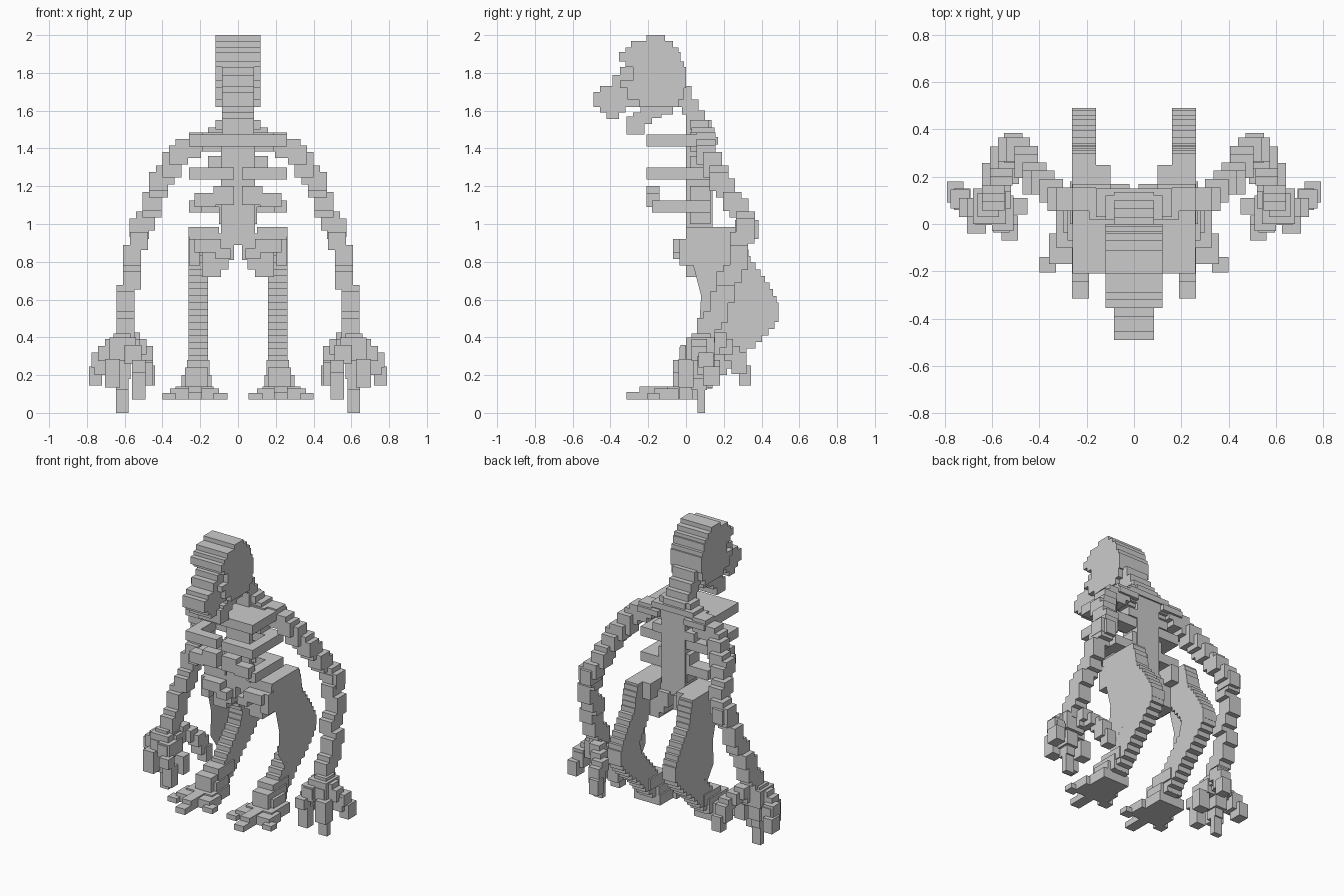
import bpy, bmesh
from mathutils import Vector

G = 0.035  # block grid


def box(x0, x1, y0, y1, z0, z1):
    return (x0, x1, y0, y1, z0, z1)


def build(name, boxes, side=0, sheet=None):
    """One object from axis-aligned blocks; side=-1 mirrors it across x."""
    bm = bmesh.new()
    s = -1 if side < 0 else 1
    for x0, x1, y0, y1, z0, z1 in boxes:
        geo = bmesh.ops.create_cube(bm, size=1)
        for v in geo['verts']:
            v.co = Vector((s * (x0 if v.co.x < 0 else x1),
                           y0 if v.co.y < 0 else y1,
                           z0 if v.co.z < 0 else z1))
    if sheet:
        bm.faces.new([bm.verts.new((s * x, y, z)) for x, y, z in sheet])
    bmesh.ops.recalc_face_normals(bm, faces=bm.faces)
    me = bpy.data.meshes.new(name)
    bm.to_mesh(me)
    bm.free()
    ob = bpy.data.objects.new(name, me)
    bpy.context.collection.objects.link(ob)
    return ob


def pair(name, boxes, sheet=None):
    build(name + "_right", boxes, 1, sheet)
    build(name + "_left", boxes, -1, sheet)


def snap(v):
    return round(v / G) * G


def chain(points, size, step=0.055):
    """Overlapping grid-snapped cubes along a path."""
    out, h = [], size / 2
    for a, b in zip(points, points[1:]):
        a, b = Vector(a), Vector(b)
        n = max(1, round((b - a).length / step))
        for i in range(n + 1):
            x, y, z = (snap(c) for c in a.lerp(b, i / n))
            out.append(box(x - h, x + h, y - h, y + h, z - h, z + h))
    return out


def lerp_table(table, z):
    for a, b in zip(table, table[1:]):
        if a[0] <= z <= b[0]:
            t = (z - a[0]) / (b[0] - a[0])
            return [p + (q - p) * t for p, q in zip(a[1:], b[1:])]
    return table[-1][1:]


def layers(half, rows):
    """Stacked slabs: z0, z1, y0, y1."""
    return [box(-half, half, y0, y1, z0, z1) for z0, z1, y0, y1 in rows]


# Skull
build("skull", layers(0.12, [
    (1.62, 1.66, -0.25, -0.04), (1.66, 1.72, -0.31, -0.01),
    (1.72, 1.76, -0.35, 0.0), (1.76, 1.83, -0.28, 0.0),
    (1.83, 1.86, -0.32, -0.01), (1.86, 1.91, -0.355, -0.03),
    (1.91, 1.935, -0.32, -0.04), (1.935, 1.97, -0.29, -0.07),
    (1.97, 2.0, -0.21, -0.11)]))

# Snout with nose ridge
build("snout", layers(0.085, [
    (1.79, 1.83, -0.35, -0.2), (1.73, 1.79, -0.39, -0.2),
    (1.70, 1.73, -0.455, -0.2), (1.62, 1.70, -0.49, -0.2),
    (1.59, 1.62, -0.455, -0.32), (1.555, 1.59, -0.42, -0.355)]))

# Lower jaw
build("jaw", layers(0.085, [
    (1.475, 1.53, -0.315, -0.22), (1.53, 1.57, -0.315, -0.18),
    (1.56, 1.59, -0.28, -0.13), (1.58, 1.62, -0.24, -0.07)]))

# Neck vertebrae
build("neck", layers(0.085, [
    (1.62, 1.73, -0.04, 0.03), (1.58, 1.66, -0.02, 0.065),
    (1.53, 1.60, 0.0, 0.10), (1.46, 1.55, 0.0, 0.135)])
    + [box(-0.12, 0.12, 0.02, 0.12, 1.50, 1.55),
       box(-0.16, 0.16, 0.03, 0.15, 1.47, 1.51)])

# Spine
build("spine", [box(-0.09, 0.09, 0.0, 0.14, 0.915, 1.47),
                box(-0.10, 0.10, 0.02, 0.13, 1.0, 1.12),
                box(-0.12, 0.12, 0.02, 0.13, 1.09, 1.20)])

# Top chest plate
build("chest_plate", [box(-0.26, 0.26, -0.21, 0.14, 1.41, 1.475)])


# Ribs, each hooking forward from the spine
def rib(z0, z1, inner):
    return [box(0.06, 0.26, 0.03, 0.13, z0, z1),
            box(0.19, 0.26, -0.21, 0.13, z0, z1),
            box(inner, 0.26, -0.21, -0.14, z0, z1)]


pair("upper_rib", rib(1.235, 1.30, 0.02) + [box(0.05, 0.16, 0.02, 0.14, 1.30, 1.36)])
pair("lower_rib", [box(0.06, 0.26, 0.03, 0.13, 1.06, 1.125),
                   box(0.19, 0.26, -0.18, 0.13, 1.06, 1.125),
                   box(0.12, 0.23, -0.21, -0.14, 1.09, 1.165),
                   box(0.02, 0.13, -0.21, -0.14, 1.10, 1.20)])

# Pelvis
pair("pelvis", [box(0.0, 0.13, 0.0, 0.14, 0.89, 0.95),
                box(0.02, 0.16, 0.0, 0.17, 0.81, 0.91),
                box(0.05, 0.19, 0.0, 0.17, 0.76, 0.85),
                box(0.09, 0.19, 0.0, 0.17, 0.72, 0.80),
                box(0.10, 0.26, 0.0, 0.25, 0.87, 0.985),
                box(0.04, 0.12, -0.07, 0.0, 0.815, 0.87),
                box(0.09, 0.23, -0.07, 0.02, 0.85, 0.92),
                box(0.20, 0.26, -0.035, 0.05, 0.78, 0.92)])

# Legs: stepped backward-bending slices with a thin flap on the outer side
profile = [(0.13, -0.03, 0.12), (0.22, 0.02, 0.22), (0.30, 0.09, 0.29),
           (0.36, 0.14, 0.37), (0.45, 0.22, 0.46), (0.50, 0.26, 0.49),
           (0.58, 0.28, 0.49), (0.66, 0.22, 0.45), (0.75, 0.15, 0.39),
           (0.82, 0.08, 0.335), (0.90, 0.02, 0.325), (0.985, 0.0, 0.30)]
leg, z = [], 0.13
while z < 0.98:
    y0, y1 = lerp_table(profile, z + G / 2)
    leg.append(box(0.16, 0.262, y0, y1, z, min(z + G, 0.985)))
    z += G
flap = [(0.263, y, z) for y, z in [(0.0, 0.93), (0.08, 0.62), (0.07, 0.46),
                                   (0.14, 0.36), (0.24, 0.45), (0.31, 0.55),
                                   (0.19, 0.75)]]
pair("leg", leg, flap)

# Ankles
pair("ankle", [box(0.14, 0.30, -0.035, 0.10, 0.135, 0.20),
               box(0.16, 0.28, -0.07, 0.14, 0.135, 0.24),
               box(0.15, 0.27, 0.0, 0.18, 0.20, 0.28)])

# Three-toed feet
pair("foot", [box(0.13, 0.33, -0.10, 0.10, 0.07, 0.14),
              box(0.19, 0.262, -0.315, -0.05, 0.07, 0.11),
              box(0.19, 0.262, -0.245, -0.05, 0.09, 0.14),
              box(0.25, 0.36, -0.17, -0.04, 0.07, 0.13),
              box(0.33, 0.40, -0.205, -0.14, 0.07, 0.105),
              box(0.10, 0.20, -0.17, -0.04, 0.07, 0.13),
              box(0.055, 0.13, -0.205, -0.14, 0.07, 0.105)])

# Arms: shoulder out and back to the elbow, then forward to the wrist
pair("shoulder", chain([(0.10, 0.08, 1.45), (0.29, 0.10, 1.39)], 0.10)
     + [box(0.10, 0.26, 0.05, 0.17, 1.42, 1.46)])
pair("upper_arm", chain([(0.31, 0.11, 1.38), (0.36, 0.14, 1.31),
                         (0.45, 0.24, 1.13), (0.51, 0.33, 0.98)], 0.10)
     + [box(0.47, 0.55, 0.26, 0.385, 0.92, 1.02)])
pair("forearm", chain([(0.52, 0.31, 0.96), (0.565, 0.25, 0.75),
                       (0.595, 0.16, 0.54), (0.61, 0.10, 0.41)], 0.095))

# Hands
pair("palm", [box(0.54, 0.68, 0.0, 0.15, 0.28, 0.40),
              box(0.51, 0.60, -0.03, 0.12, 0.26, 0.36),
              box(0.57, 0.66, 0.03, 0.13, 0.18, 0.42)])
pair("outer_finger", chain([(0.67, 0.07, 0.35), (0.73, 0.09, 0.27)], 0.08)
     + [box(0.69, 0.76, 0.06, 0.15, 0.20, 0.30),
        box(0.72, 0.79, 0.09, 0.18, 0.145, 0.245)])
pair("front_finger", chain([(0.62, 0.03, 0.30), (0.66, -0.01, 0.24),
                            (0.66, 0.0, 0.18)], 0.08))
pair("middle_finger", [box(0.58, 0.645, 0.03, 0.11, 0.12, 0.28),
                       box(0.58, 0.645, 0.06, 0.10, 0.0, 0.14)])
pair("inner_finger", chain([(0.56, 0.0, 0.30), (0.53, -0.03, 0.23),
                            (0.52, 0.0, 0.11)], 0.07)
     + [box(0.45, 0.53, 0.04, 0.11, 0.145, 0.27)])

# Thumbs curling backward
pair("thumb", chain([(0.55, 0.10, 0.36), (0.55, 0.19, 0.37),
                     (0.50, 0.25, 0.31), (0.48, 0.29, 0.24)], 0.08)
     + [box(0.44, 0.51, 0.28, 0.345, 0.145, 0.25)])
